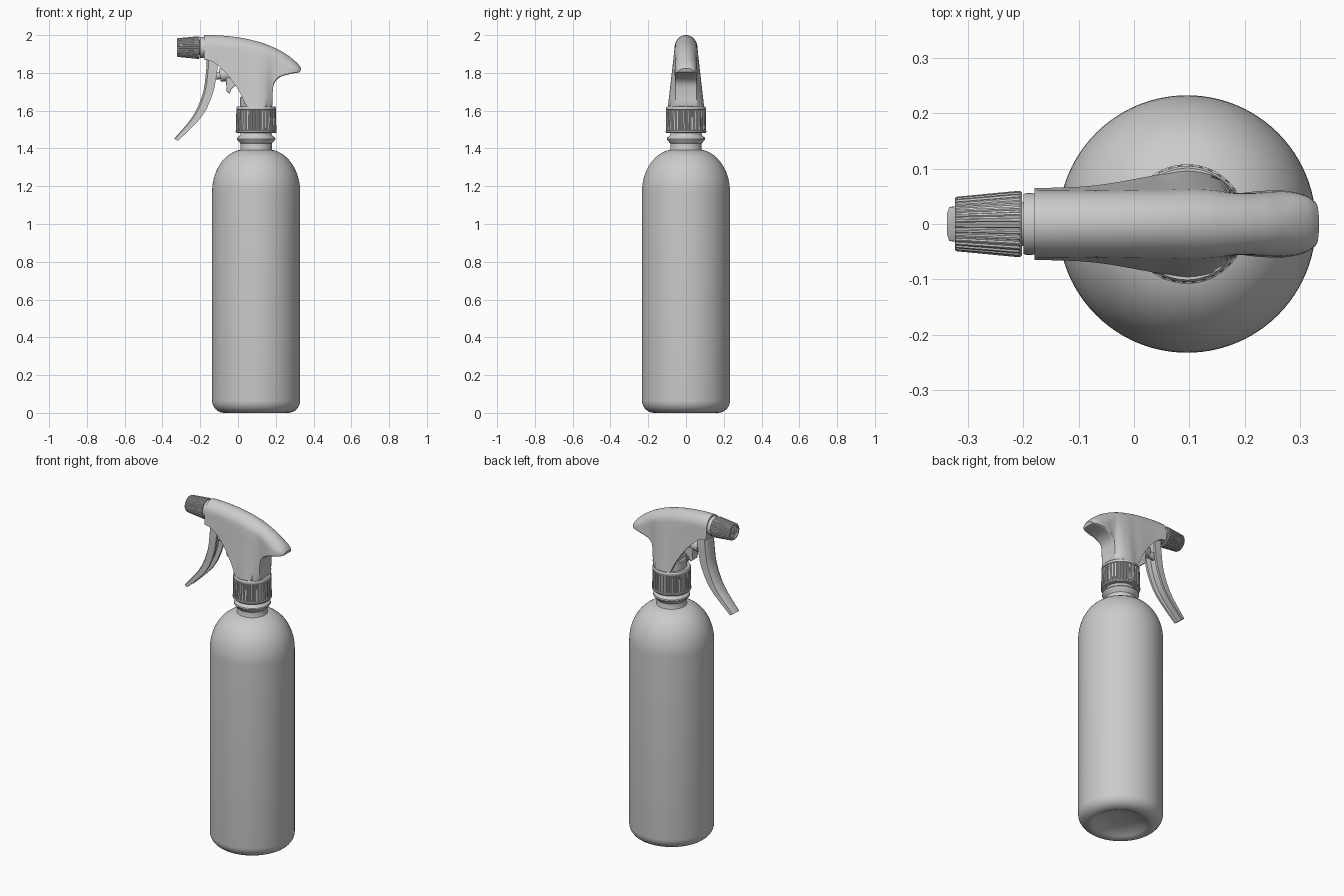
import bpy, bmesh
from math import sin, cos, pi, radians
from mathutils import Matrix, Vector

if "Cube" in bpy.data.objects:
    bpy.data.objects.remove(bpy.data.objects["Cube"])

AX = 0.096  # x position of the bottle axis


def finish(name, bm, angle=35, bevel=0):
    bmesh.ops.remove_doubles(bm, verts=bm.verts, dist=1e-5)
    bmesh.ops.recalc_face_normals(bm, faces=bm.faces)
    me = bpy.data.meshes.new(name)
    bm.to_mesh(me)
    bm.free()
    ob = bpy.data.objects.new(name, me)
    bpy.context.collection.objects.link(ob)
    if bevel:
        mod = ob.modifiers.new("soft_edges", 'BEVEL')
        mod.width, mod.segments = bevel, 3
    bpy.ops.object.select_all(action='DESELECT')
    bpy.context.view_layer.objects.active = ob
    ob.select_set(True)
    bpy.ops.object.shade_smooth_by_angle(angle=radians(angle))
    return ob


def skin(bm, rings):
    """Bridge closed rings of points and cap both ends."""
    vs = [[bm.verts.new(p) for p in r] for r in rings]
    n = len(vs[0])
    for a, b in zip(vs, vs[1:]):
        for i in range(n):
            j = (i + 1) % n
            bm.faces.new((a[i], a[j], b[j], b[i]))
    bm.faces.new(vs[0])
    bm.faces.new(vs[-1])


def lathe(name, prof, mat, n=96, angle=35):
    """Profile of (radius, z, rib height); four points per rib."""
    bm = bmesh.new()
    rings = []
    for r, z, rib in prof:
        ring = []
        for i in range(n):
            q = r + rib * (0, 0, 1, 1)[i % 4]
            t = 2 * pi * (i + 0.3 * (1 if i % 2 else 0)) / n if rib else 2 * pi * i / n
            ring.append(mat @ Vector((q * cos(t), q * sin(t), z)))
        rings.append(ring)
    skin(bm, rings)
    return finish(name, bm, angle)


def catmull(rows, sub):
    out = []
    for i in range(len(rows) - 1):
        p = [rows[max(0, min(len(rows) - 1, i + k))] for k in (-1, 0, 1, 2)]
        for s in range(sub):
            t = s / sub
            out.append([0.5 * (2 * b + (c - a) * t + (2 * a - 5 * b + 4 * c - d) * t * t
                               + (3 * b - a - 3 * c + d) * t ** 3) for a, b, c, d in zip(*p)])
    return out + [list(rows[-1])]


def arc(cr, cz, rr, rz, a0, a1, n):
    return [(cr + rr * cos(radians(a0 + (a1 - a0) * i / n)),
             cz + rz * sin(radians(a0 + (a1 - a0) * i / n)), 0) for i in range(n + 1)]


up = Matrix.Translation((AX, 0, 0))

# Bottle: hollowed base, straight wall, domed shoulder, neck with flange
R = 0.233
bottle = [(0.005, 0.035, 0), (0.06, 0.033, 0), (0.11, 0.024, 0), (0.145, 0.008, 0), (0.16, 0.0, 0)]
bottle += arc(R - 0.065, 0.065, 0.065, 0.065, -90, 0, 8)
bottle += arc(0.06, 1.17, R - 0.06, 0.225, 0, 82, 14)
bottle += [(0.083, 1.395, 0), (0.083, 1.425, 0), (0.088, 1.432, 0), (0.1, 1.445, 0), (0.102, 1.45, 0),
           (0.1, 1.457, 0), (0.087, 1.467, 0), (0.082, 1.475, 0), (0.082, 1.50, 0)]
lathe("bottle", bottle, up, 96)

# Ribbed screw cap
lathe("screw_cap", [(0.085, 1.482, 0), (0.104, 1.482, 0), (0.108, 1.487, 0), (0.108, 1.494, 0),
                    (0.102, 1.497, 0), (0.102, 1.498, 0.005), (0.1, 1.602, 0.005), (0.1, 1.603, 0),
                    (0.105, 1.605, 0), (0.105, 1.616, 0), (0.101, 1.622, 0), (0.08, 1.622, 0)], up, 144, 30)

# Inner stem that rises from the cap into the head
lathe("inner_stem", [(0.085, 1.60, 0), (0.085, 1.67, 0), (0.08, 1.675, 0)], up, 48)

# Sprayer head: top x,z | bottom x,z | half width top, bottom | recess depth | lower fillet
stations = [
    (-.18, 2.0, -.18, 1.87, .056, .065, 0, 0),
    (-.14, 2.0, -.135, 1.86, .056, .066, .02, 0),
    (-.09, 1.998, -.09, 1.825, .056, .068, .05, 0),
    (-.03, 1.992, -.04, 1.77, .056, .074, .06, 0),
    (.02, 1.985, .01, 1.695, .056, .083, .05, 0),
    (.06, 1.977, .05, 1.62, .056, .09, 0, 0),
    (.1, 1.967, .1, 1.62, .056, .096, 0, 0),
    (.14, 1.955, .15, 1.62, .056, .085, 0, 0),
    (.175, 1.941, .18, 1.62, .056, .06, 0, .012),
    (.20, 1.93, .183, 1.69, .056, .056, 0, .015),
    (.225, 1.917, .192, 1.745, .056, .056, 0, .015),
    (.255, 1.899, .225, 1.778, .056, .06, 0, .012),
    (.29, 1.873, .27, 1.793, .053, .061, 0, .008),
    (.32, 1.845, .308, 1.80, .045, .053, 0, .006),
    (.335, 1.824, .328, 1.804, .03, .04, 0, .003)]
rings = []
for tx, tz, bx, bz, wt, wb, rec, fil in catmull(stations, 4):
    T, B = Vector((tx, 0, tz)), Vector((bx, 0, bz))
    h = (B - T).length
    r, rec, fil = min(0.06, h * 0.6), max(rec, 0), max(fil, 0)
    half = []
    for i in range(9):                        # rounded crown
        a = i / 8 * pi / 2
        half.append((r * (1 - cos(a)), sin(a)))
    for i in range(1, 7):                     # straight flank
        half.append((r + (h - fil - r) * i / 6, 1))
    half = [(d, k * (wt + (wb - wt) * d / h)) for d, k in half]
    for a in (30, 60, 90):                    # lower fillet
        half.append((h - fil + fil * sin(radians(a)), wb - fil * (1 - cos(radians(a)))))
    half += [(h, wb - fil - .012), (h - rec, wb - fil - .014)]
    right = [T.lerp(B, d / h) + Vector((0, w, 0)) for d, w in half]
    left = [Vector((p.x, -p.y, p.z)) for p in reversed(right[1:])]
    rings.append(right + left)
bm = bmesh.new()
skin(bm, rings)
finish("sprayer_head", bm, 40)

# Nozzle with collar, pointing along -x
aim = Matrix.Translation((-0.17, 0, 1.934)) @ Matrix.Rotation(radians(-90), 4, 'Y')
lathe("nozzle_collar", [(0.055, -0.01, 0), (0.056, 0.026, 0), (0.054, 0.03, 0), (0.04, 0.03, 0), (0.04, 0.04, 0)], aim, 64)
lathe("nozzle", [(0.03, 0.033, 0), (0.057, 0.033, 0), (0.0595, 0.036, 0), (0.057, 0.04, 0.003), (0.0465, 0.15, 0.003),
                 (0.047, 0.154, 0), (0.038, 0.154, 0), (0.037, 0.146, 0), (0.012, 0.146, 0),
                 (0.01, 0.152, 0), (0.004, 0.152, 0)], aim, 128, 30)

# Trigger: front x,z | back x,z | half width
lever = [(-.165, 1.885, -.105, 1.87, .048), (-.17, 1.80, -.113, 1.79, .048), (-.187, 1.69, -.137, 1.68, .045),
         (-.24, 1.57, -.195, 1.565, .04), (-.338, 1.452, -.318, 1.44, .033)]
bm = bmesh.new()
rings = []
for fx, fz, bx, bz, w in catmull(lever, 5):
    mx, mz = fx * .82 + bx * .18, fz * .82 + bz * .18
    rings.append([Vector(p) for p in ((fx, -w * .6, fz), (fx, w * .6, fz), (mx, w * .93, mz), (bx, w, bz),
                                      (bx, w * .7, bz), (mx * .6 + bx * .4, w * .6, mz * .6 + bz * .4),
                                      (mx * .6 + bx * .4, -w * .6, mz * .6 + bz * .4), (bx, -w * .7, bz),
                                      (bx, -w, bz), (mx, -w * .93, mz))])
skin(bm, rings)
finish("trigger", bm, 40)

# Pump piston and its barrel behind the trigger
tilt = Matrix.Translation((-0.145, 0, 1.78)) @ Matrix.Rotation(radians(82), 4, 'Y')
lathe("piston", [(0.02, 0, 0), (0.02, 0.05, 0), (0.033, 0.05, 0), (0.035, 0.053, 0), (0.035, 0.17, 0)], tilt, 32)

# Small hook hanging under the barrel
bm = bmesh.new()
hook = [(-.065, 1.78), (-.06, 1.70), (-.045, 1.69), (-.035, 1.715), (-.01, 1.735), (.01, 1.78)]
skin(bm, [[Vector((x, y, z)) for x, z in hook] for y in (-.028, .028)])
finish("hook", bm, 30, 0.004)
